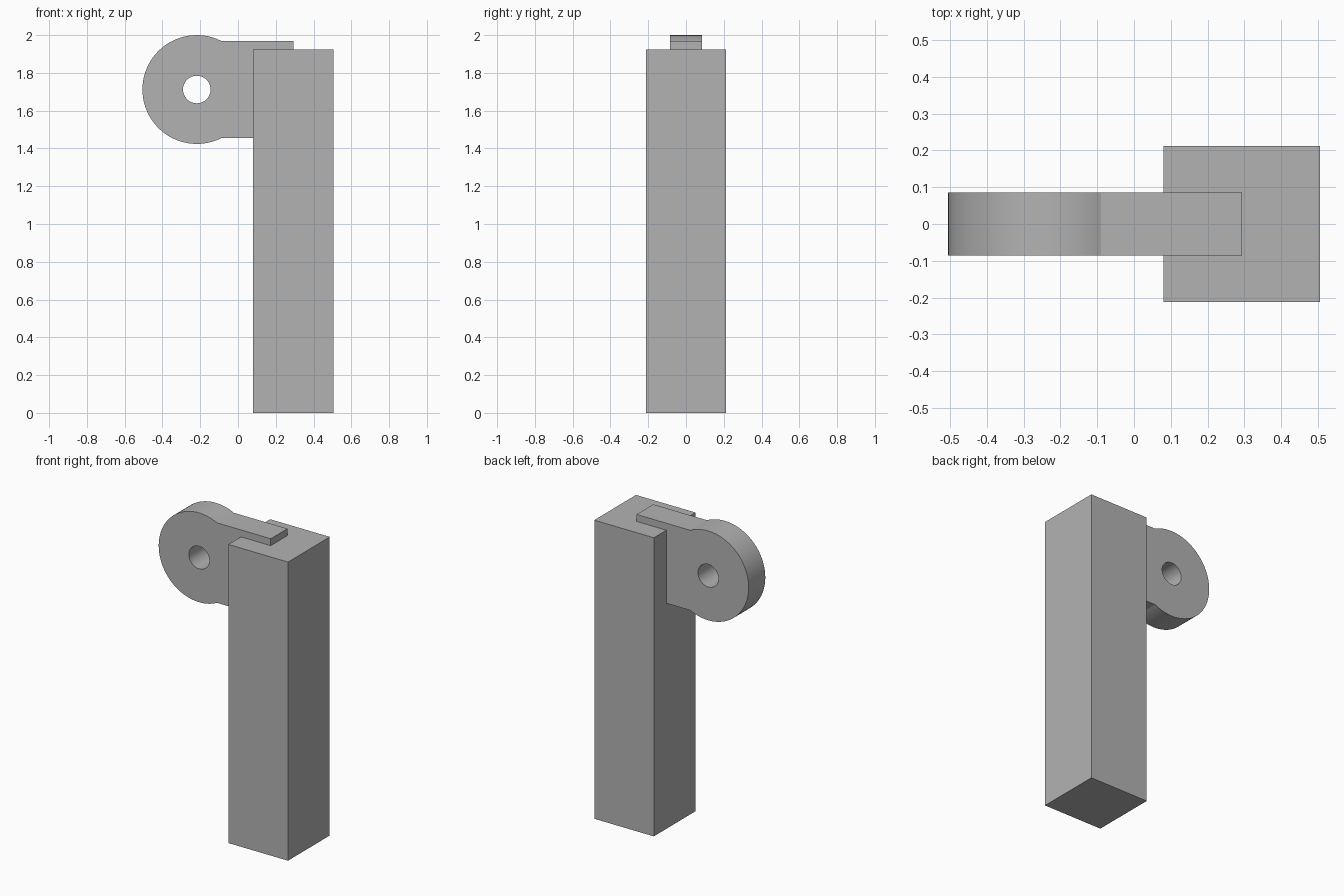
import bpy
import bmesh
from math import sin, cos, pi, asin, sqrt

cube = bpy.data.objects.get("Cube")
if cube:
    bpy.data.objects.remove(cube, do_unlink=True)

grey = bpy.data.materials.new("plain grey")
grey.use_nodes = True
colour = (0.45, 0.45, 0.45, 1)
grey.diffuse_color = colour
grey.node_tree.nodes["Principled BSDF"].inputs["Base Color"].default_value = colour


def make_object(name, bm):
    bmesh.ops.recalc_face_normals(bm, faces=bm.faces)
    mesh = bpy.data.meshes.new(name)
    bm.to_mesh(mesh)
    bm.free()
    mesh.materials.append(grey)
    obj = bpy.data.objects.new(name, mesh)
    bpy.context.collection.objects.link(obj)
    return obj


def arc(cx, cz, radius, start, end, steps):
    angles = [start + (end - start) * i / steps for i in range(steps + 1)]
    return [(cx + radius * cos(a), cz + radius * sin(a)) for a in angles]


def add_loop(bm, points, y):
    verts = [bm.verts.new((x, y, z)) for x, z in points]
    return [bm.edges.new((v, verts[i - 1])) for i, v in enumerate(verts)]


# Square post
HEIGHT, WIDTH = 1.925, 0.425
bm = bmesh.new()
bmesh.ops.create_cube(bm, size=1)
bmesh.ops.scale(bm, vec=(WIDTH, WIDTH, HEIGHT), verts=bm.verts)
bmesh.ops.translate(bm, vec=(0.293, 0, HEIGHT / 2), verts=bm.verts)
make_object("post", bm)

# Hinge plate: round eye with a straight tongue let into the post
CX, CZ, RADIUS, HOLE = -0.218, 1.712, 0.288, 0.073
HALF_TONGUE, TONGUE_END, HALF_THICK = 0.258, 0.293, 0.085
join = asin(HALF_TONGUE / RADIUS)
outline = arc(CX, CZ, RADIUS, join, 2 * pi - join, 64)
outline += [(TONGUE_END, CZ - HALF_TONGUE), (TONGUE_END, CZ + HALF_TONGUE)]
hole = arc(CX, CZ, HOLE, 0, 2 * pi, 48)[:-1]

bm = bmesh.new()
edges = add_loop(bm, outline, -HALF_THICK) + add_loop(bm, hole, -HALF_THICK)
bmesh.ops.triangle_fill(bm, edges=edges, use_beauty=True, normal=(0, -1, 0))
extruded = bmesh.ops.extrude_face_region(bm, geom=bm.faces[:], use_keep_orig=True)
moved = [g for g in extruded["geom"] if isinstance(g, bmesh.types.BMVert)]
bmesh.ops.translate(bm, vec=(0, 2 * HALF_THICK, 0), verts=moved)
plate = make_object("hinge_plate", bm)

# Smooth the round faces, keep the corners sharp
bpy.ops.object.select_all(action="DESELECT")
plate.select_set(True)
bpy.context.view_layer.objects.active = plate
bpy.ops.object.shade_smooth_by_angle(angle=pi / 8)
